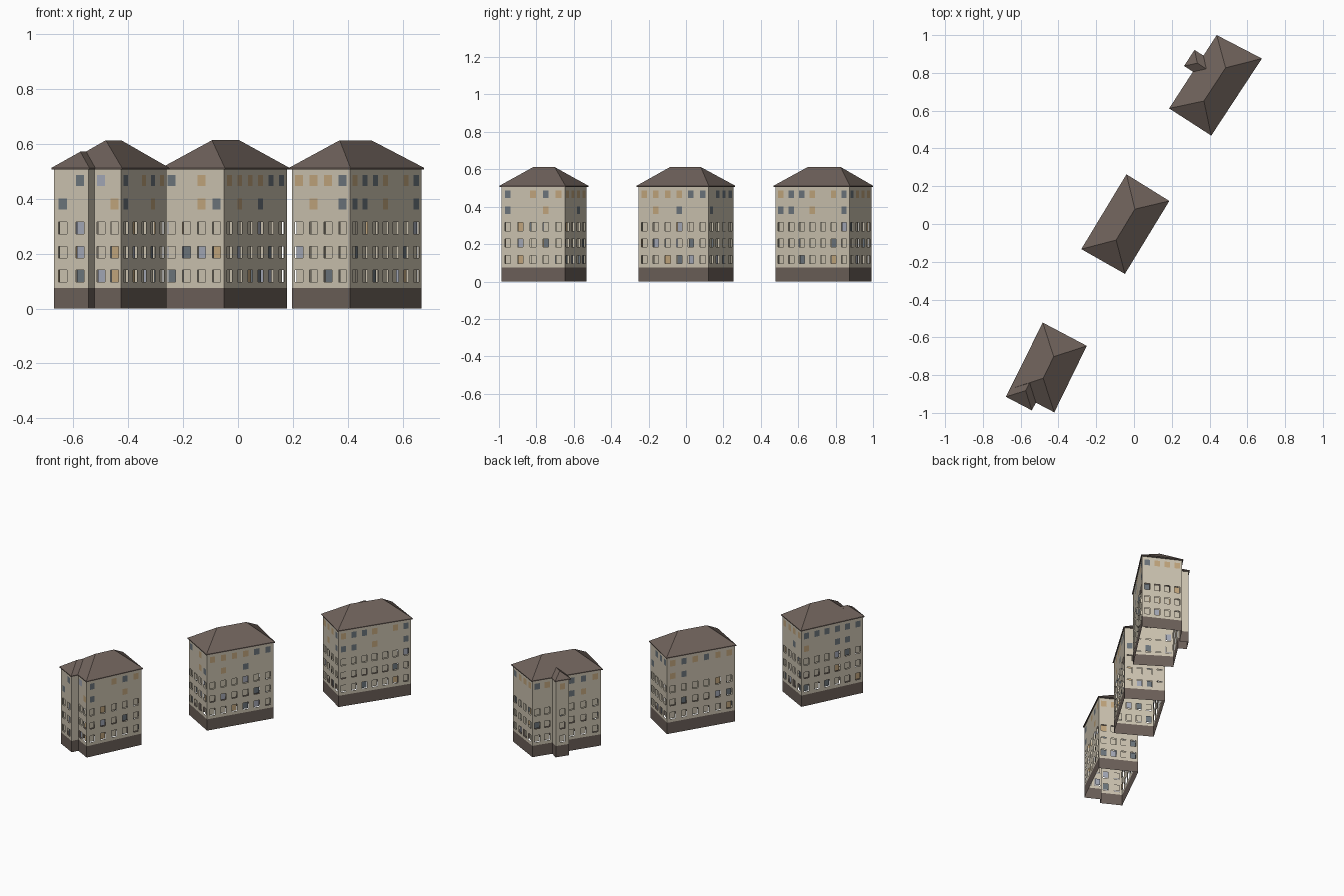
import bpy, bmesh, random
from mathutils import Vector

if "Cube" in bpy.data.objects:
    bpy.data.objects.remove(bpy.data.objects["Cube"])

random.seed(7)


def srgb(r, g, b):
    return tuple(((c / 255 + 0.055) / 1.055) ** 2.4 for c in (r, g, b)) + (1.0,)


MATS = []
for name, col in (("cream plaster", (204, 195, 176)), ("brown base", (108, 96, 89)),
                  ("brown roof tile", (111, 98, 91)), ("lavender grey glass", (163, 168, 182)),
                  ("tan curtain", (194, 166, 125)), ("slate glass", (108, 117, 124))):
    m = bpy.data.materials.new(name)
    m.diffuse_color = srgb(*col)
    m.use_nodes = True
    m.node_tree.nodes["Principled BSDF"].inputs["Base Color"].default_value = m.diffuse_color
    MATS.append(m)
PLASTER, BASE, ROOF, BLUE, TAN, SLATE = range(6)
CODE = {".": PLASTER, "b": BLUE, "t": TAN, "s": SLATE}

EAVE, WALL_TOP, BASE_TOP, SLOPE = 0.512, 0.506, 0.075, 0.755
WIN_W, RECESS = 0.034, 0.008
# window rows: bottom, top, is it recessed
ROWS = [(0.096, 0.140, True), (0.184, 0.226, True), (0.271, 0.315, True),
        (0.361, 0.400, False), (0.446, 0.486, False)]
# chance of a coloured pane per row where the pattern is not given
CHANCE = (0.35, 0.35, 0.2, 0.35, 0.7)


def at(p, z):
    return Vector((p.x, p.y, z))


def outward(a, b):
    d = (b - a).normalized()
    return Vector((d.y, -d.x))


class Part:
    """Collects flat faces and turns them into one object."""
    def __init__(self, name):
        self.name, self.bm = name, bmesh.new()

    def face(self, pts, mat):
        f = self.bm.faces.new([self.bm.verts.new(p) for p in pts])
        f.material_index = mat

    def strip(self, a, b, z0, z1, mat):
        self.face((at(a, z0), at(b, z0), at(b, z1), at(a, z1)), mat)

    def finish(self):
        bmesh.ops.remove_doubles(self.bm, verts=self.bm.verts, dist=0.0002)
        me = bpy.data.meshes.new(self.name)
        self.bm.to_mesh(me)
        self.bm.free()
        for m in MATS:
            me.materials.append(m)
        bpy.context.collection.objects.link(bpy.data.objects.new(self.name, me))


def inset(pts, d):
    out = []
    for i, p in enumerate(pts):
        n1 = outward(pts[i - 1], p)
        n2 = outward(p, pts[(i + 1) % len(pts)])
        out.append(p - (n1 + n2) * d / (1 + n1.dot(n2)))
    return out


def pane_colour(row, col, pattern):
    if pattern:
        return CODE[pattern[row][col % len(pattern[row])]]
    if random.random() < CHANCE[row]:
        return random.choice((TAN, SLATE, SLATE, BLUE) if row < 3 else (TAN, SLATE))
    return PLASTER


def wall(part, a, b, pattern):
    """Wall grid; lower panes sit back behind an opening, upper ones are flush."""
    length = (b - a).length
    n = round(length / 0.0695) if length > 0.07 else 0
    back = outward(a, b) * RECESS
    us = [0.0]
    for i in range(n):
        c = (i + 0.5) / n
        us += [c - WIN_W / 2 / length, c + WIN_W / 2 / length]
    us.append(1.0)
    for k in range(len(us) - 1):
        p, q = a.lerp(b, us[k]), a.lerp(b, us[k + 1])
        z = BASE_TOP
        for r, (z0, z1, recessed) in enumerate(ROWS):
            part.strip(p, q, z, z0, PLASTER)
            mat = pane_colour(r, k // 2, pattern) if k % 2 else PLASTER
            d = back if k % 2 and recessed else back * 0
            part.strip(p - d, q - d, z0, z1, mat)
            z = z1
        part.strip(p, q, z, WALL_TOP, PLASTER)


def building(label, corners, patterns, bay=None):
    q = [Vector(c) for c in corners]
    eave = list(q)
    if bay:
        edge, t0, t1, depth = bay
        a, b = q[edge], q[(edge + 1) % 4]
        n = outward(a, b)
        s, e = a.lerp(b, t0), a.lerp(b, t1)
        ring = [s, s + n * depth, e + n * depth, e]
        if t0 == 0:
            eave[edge:edge + 1] = ring[1:]
        else:
            eave[edge + 1:edge + 1] = ring
    foot = inset(eave, 0.007)
    pairs = [(i, (i + 1) % len(foot)) for i in range(len(foot))]

    # plaster walls with windows, and the plinth below
    walls, base = Part(label + "_walls"), Part(label + "_base")
    for i, j in pairs:
        wall(walls, foot[i], foot[j], patterns.get(i))
        base.strip(foot[i], foot[j], 0, BASE_TOP, BASE)
    walls.finish()
    base.finish()

    # eave edge and soffit
    trim = Part(label + "_eave")
    for i, j in pairs:
        trim.strip(eave[i], eave[j], WALL_TOP, EAVE, ROOF)
        trim.face((at(foot[i], WALL_TOP), at(foot[j], WALL_TOP),
                   at(eave[j], WALL_TOP), at(eave[i], WALL_TOP)), ROOF)
    trim.finish()

    # hipped main roof
    roof = Part(label + "_roof")
    half = (q[1] - q[0]).length / 2
    m0, m2 = (q[0] + q[1]) / 2, (q[2] + q[3]) / 2
    axis = (m2 - m0).normalized() * half
    r0, r2 = at(m0 + axis, EAVE + half * SLOPE), at(m2 - axis, EAVE + half * SLOPE)
    c = [at(p, EAVE) for p in q]
    for f in ((c[0], c[1], r0), (c[1], c[2], r2, r0), (c[2], c[3], r2), (c[3], c[0], r0, r2)):
        roof.face(f, ROOF)
    roof.finish()

    # small hipped roof over the projecting bay
    if bay:
        br = Part(label + "_bay_roof")
        h = (e - s).length / 2
        mid, top = (s + e) / 2, EAVE + h * SLOPE
        apex, inner = at(mid + n * (depth - h), top), at(mid - n * h, top)
        o0, o1 = at(ring[1], EAVE), at(ring[2], EAVE)
        br.face((o0, o1, apex), ROOF)
        br.face((at(s, EAVE), o0, apex, inner), ROOF)
        br.face((o1, at(e, EAVE), inner, apex), ROOF)
        br.finish()


# corners: front left, front right, back right, back left (eave outline)
# patterns: wall number -> pane colours per row, bottom to top
building("front_house", [(-0.657, -0.874), (-0.422, -0.997), (-0.25, -0.645), (-0.483, -0.522)],
         {0: (".s", ".b", ".b", "s.", ".s"), 2: ("bt", ".t", "..", ".t", "b."),
          3: (".t...", ".b.s.", ".t...", "s..t.", "s.tst")},
         bay=(0, 0, 0.585, 0.046))
building("middle_house", [(-0.279, -0.133), (-0.048, -0.264), (0.187, 0.122), (-0.04, 0.263)],
         {0: ("s...", ".sbt", "....", "..ts", "s.t."),
          1: ("..tsb.", ".b..s.", "...b..", ".t.s..", "ttttss")})
building("rear_house", [(0.186, 0.612), (0.409, 0.468), (0.677, 0.876), (0.438, 1.0)],
         {0: ("..s.", "b...", "....", ".t.s", "ttts"),
          1: ("..s..t.", ".....s.", "......b", "ss.t..s", "tsst.ts")},
         bay=(3, 0.28, 0.5, 0.056))
